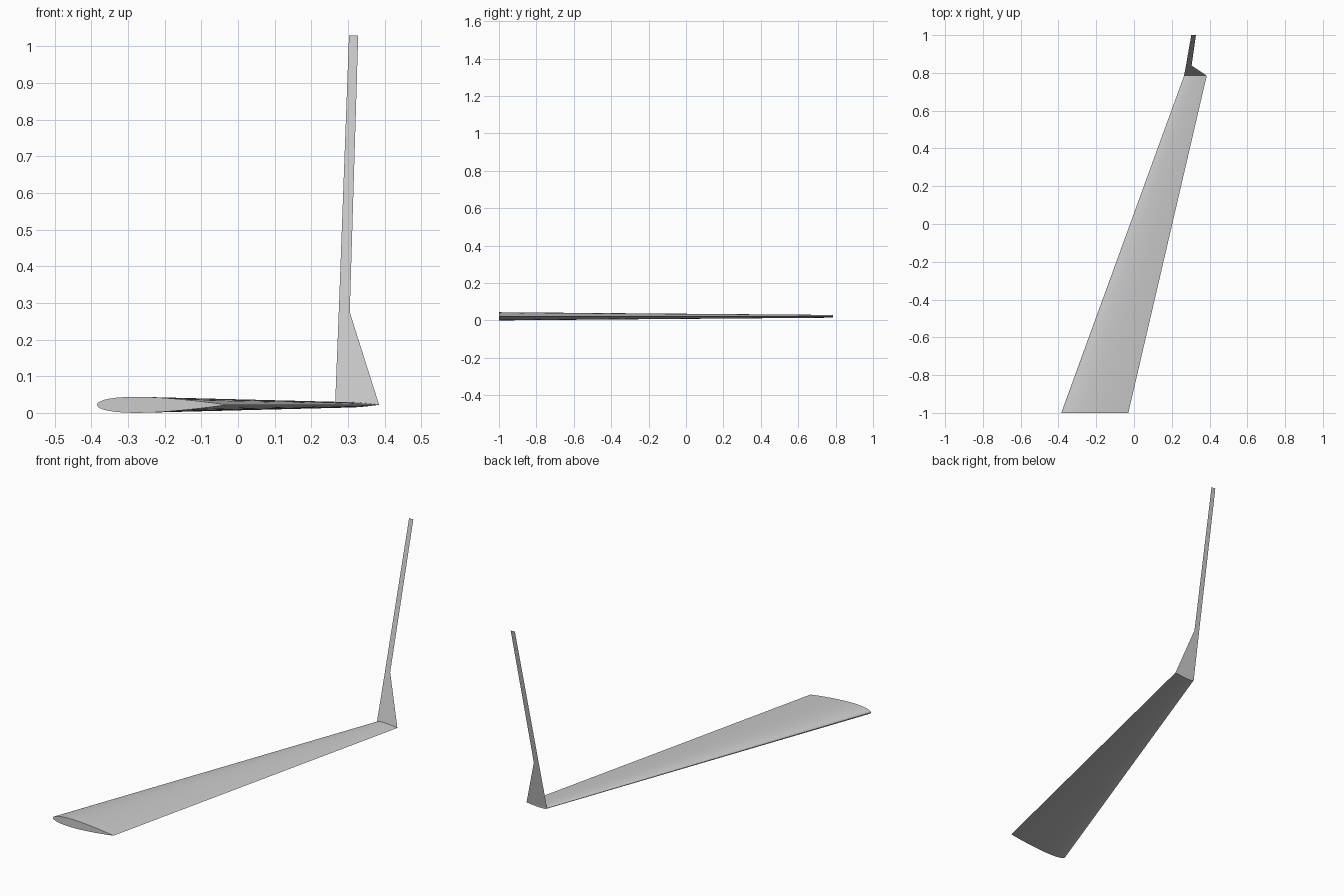
import bpy
import bmesh
import math

if "Cube" in bpy.data.objects:
    bpy.data.objects.remove(bpy.data.objects["Cube"], do_unlink=True)

MID_Z = 0.022     # height of the chord plane
STEPS = 20        # points along each side of the section

grey = bpy.data.materials.new("light grey")
grey.use_nodes = True
colour = (0.6, 0.6, 0.6, 1)
grey.diffuse_color = colour
grey.node_tree.nodes["Principled BSDF"].inputs["Base Color"].default_value = colour


def finish(bm, name):
    mesh = bpy.data.meshes.new(name)
    bm.to_mesh(mesh)
    bm.free()
    mesh.materials.append(grey)
    obj = bpy.data.objects.new(name, mesh)
    bpy.context.collection.objects.link(obj)
    return obj


def half_thickness(t):
    """Symmetric airfoil with a closed, sharp trailing edge."""
    return 0.615 * (0.2969 * math.sqrt(t) - 0.126 * t - 0.3516 * t**2
                    + 0.2843 * t**3 - 0.1036 * t**4)


def section(bm, lead, trail, y):
    """Ring of vertices: over the top from the trailing edge, back underneath."""
    ring = []
    for i in range(2 * STEPS):
        a = math.pi * i / STEPS
        t = (1 + math.cos(a)) / 2
        side = 1 if i <= STEPS else -1
        chord = trail - lead
        z = MID_Z + side * half_thickness(t) * chord
        ring.append(bm.verts.new((lead + t * chord, y, z)))
    return ring


# Main wing: tapered, swept loft between two capped airfoils
bm = bmesh.new()
root = section(bm, -0.385, -0.03, -1.0)
tip = section(bm, 0.265, 0.385, 0.785)
n = len(root)
for i in range(n):
    j = (i + 1) % n
    bm.faces.new((root[i], root[j], tip[j], tip[i]))
bm.faces.new(root)
bm.faces.new(tip)
bmesh.ops.recalc_face_normals(bm, faces=bm.faces)
wing = finish(bm, "wing")
bpy.context.view_layer.objects.active = wing
wing.select_set(True)
bpy.ops.object.shade_smooth_by_angle(angle=math.radians(35))

# Winglet: thin sheet leaning back, wide at the foot and narrow above
bm = bmesh.new()
rows = [(MID_Z, 0.265, 0.385), (0.275, 0.275, 0.305), (1.03, 0.303, 0.328)]
pairs = []
for z, left, right in rows:
    y = 0.785 + 0.215 * (z - MID_Z) / (1.03 - MID_Z)
    pairs.append([bm.verts.new((x, y, z)) for x in (left, right)])
for low, high in zip(pairs, pairs[1:]):
    bm.faces.new((low[0], low[1], high[1], high[0]))
finish(bm, "winglet")
